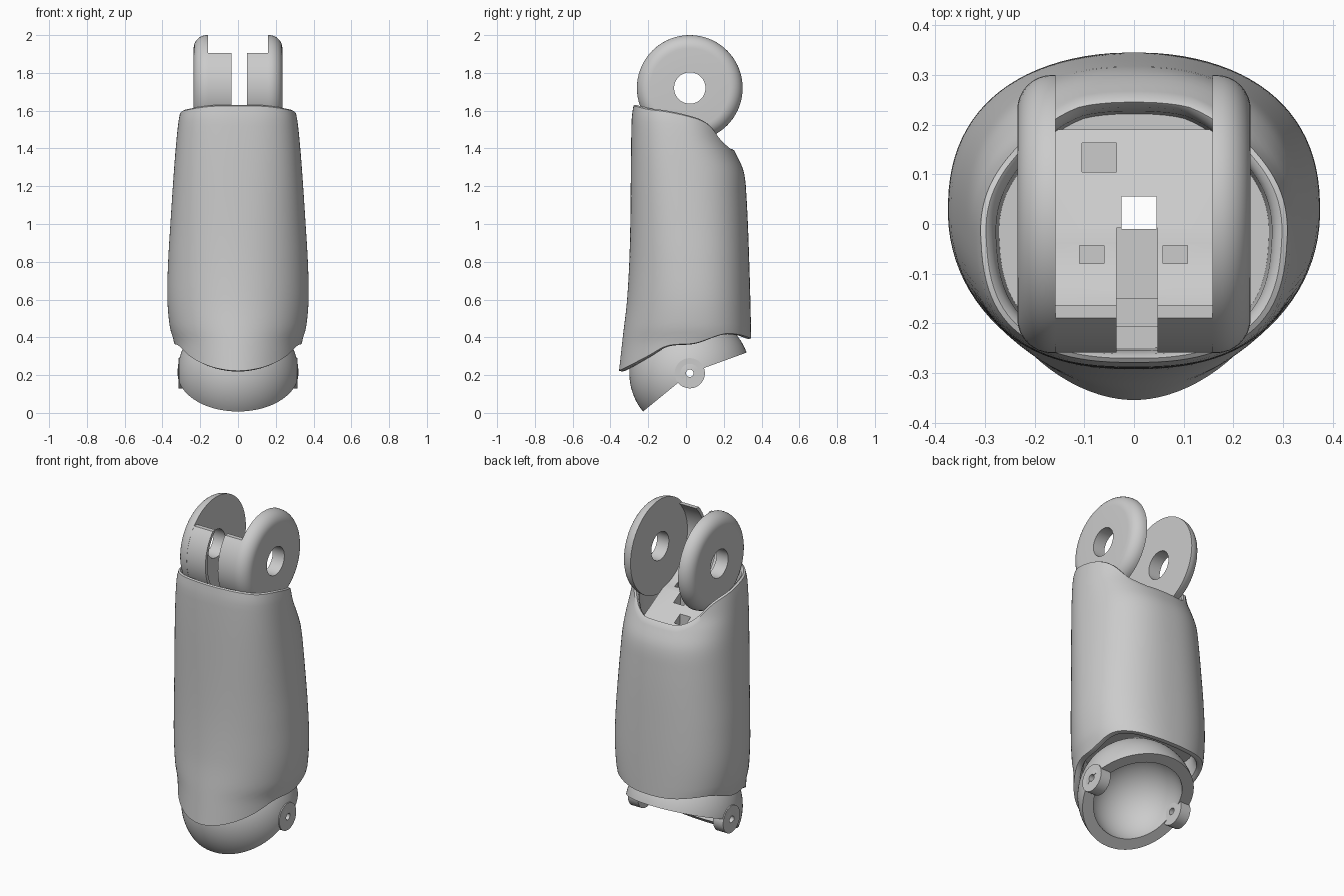
import bpy, bmesh, math

if "Cube" in bpy.data.objects:
    bpy.data.objects.remove(bpy.data.objects["Cube"])

grey = bpy.data.materials.new("plain_grey")
grey.diffuse_color = (0.6, 0.6, 0.6, 1)
grey.use_nodes = True
grey.node_tree.nodes["Principled BSDF"].inputs["Base Color"].default_value = grey.diffuse_color


def finish(name, bm):
    bmesh.ops.recalc_face_normals(bm, faces=bm.faces)
    me = bpy.data.meshes.new(name)
    bm.to_mesh(me)
    bm.free()
    ob = bpy.data.objects.new(name, me)
    bpy.context.collection.objects.link(ob)
    me.materials.append(grey)
    return ob


def activate(ob):
    bpy.ops.object.select_all(action='DESELECT')
    ob.select_set(True)
    bpy.context.view_layer.objects.active = ob


def smooth(ob, deg=35):
    activate(ob)
    bpy.ops.object.shade_smooth_by_angle(angle=math.radians(deg))


def curve(table, v):
    """Smooth interpolation through (position, value) pairs."""
    v = min(max(v, table[0][0]), table[-1][0])
    i = next(k for k in range(len(table) - 1) if v <= table[k + 1][0])
    (x0, a), (x1, b) = table[i], table[i + 1]

    def slope(k):
        lo, hi = max(k - 1, 0), min(k + 1, len(table) - 1)
        return (table[hi][1] - table[lo][1]) / (table[hi][0] - table[lo][0])
    h = x1 - x0
    t = (v - x0) / h
    return ((2*t**3 - 3*t**2 + 1) * a + (t**3 - 2*t**2 + t) * h * slope(i)
            + (3*t**2 - 2*t**3) * b + (t**3 - t**2) * h * slope(i + 1))


def revolve(name, profile, cy, cz, a0=0, a1=360, steps=72):
    """Turn a closed (x, radius) profile about the x direction."""
    bm = bmesh.new()
    full = a1 - a0 >= 360
    rings = []
    for k in range(steps if full else steps + 1):
        a = math.radians(a0 + (a1 - a0) * k / steps)
        rings.append([bm.verts.new((x, cy + r * math.cos(a), cz + r * math.sin(a)))
                      for x, r in profile])
    n = len(profile)
    for k in range(steps):
        p, q = rings[k], rings[(k + 1) % len(rings)]
        for i in range(n):
            j = (i + 1) % n
            bm.faces.new((p[i], p[j], q[j], q[i]))
    if not full:
        bm.faces.new(rings[0])
        bm.faces.new(rings[-1])
    return finish(name, bm)


def cut(ob, boxes):
    for x0, x1, y0, y1, z0, z1 in boxes:
        bm = bmesh.new()
        bmesh.ops.create_cube(bm, size=1)
        for v in bm.verts:
            v.co = ((x0 + x1) / 2 + v.co.x * (x1 - x0),
                    (y0 + y1) / 2 + v.co.y * (y1 - y0),
                    (z0 + z1) / 2 + v.co.z * (z1 - z0))
        c = finish("cutter", bm)
        c.hide_render = True
        m = ob.modifiers.new("cut", 'BOOLEAN')
        m.operation, m.solver, m.object = 'DIFFERENCE', 'EXACT', c
        activate(ob)
        bpy.ops.object.modifier_apply(modifier=m.name)
        bpy.data.objects.remove(c)


# Outer shell: rounded sections between two wavy rims
WIDTH = [(.2, .33), (.37, .338), (.45, .36), (.6, .374), (.8, .37), (1, .358),
         (1.2, .345), (1.4, .33), (1.55, .314), (1.6, .302), (1.63, .285)]
FRONT = [(.2, -.357), (.4, -.335), (.6, -.312), (.9, -.297), (1.55, -.288), (1.63, -.278)]
BACK = [(.2, .345), (.4, .345), (.8, .335), (1.15, .32), (1.28, .305), (1.38, .26),
        (1.46, .22), (1.63, .19)]
MIDDLE = [(.2, .03), (.8, .02), (1.63, -.04)]
FRONT_POW = [(.2, 1.9), (.8, 2.1), (1.63, 2.6)]
LOW_RIM = [(-.34, .22), (-.27, .26), (-.2, .3), (-.1, .355), (.05, .37), (.2, .418),
           (.28, .415), (.345, .395)]
TOP_RIM = [(-.285, 1.625), (-.2, 1.607), (-.1, 1.595), (0, 1.575), (.1, 1.545),
           (.15, 1.505), (.19, 1.43), (.215, 1.39)]


def section(a, z, s=1.0):
    c, d = math.sin(a), math.cos(a)
    mid = curve(MIDDLE, z)
    end, n = (BACK, 2.35) if d > 0 else (FRONT, curve(FRONT_POW, z))
    x = s * curve(WIDTH, z) * math.copysign(abs(c) ** (2 / n), c)
    return x, mid + s * (curve(end, z) - mid) * abs(d) ** (2 / n)


N, ROWS = 96, 40
bm = bmesh.new()
rings = [[] for _ in range(ROWS + 9)]
for i in range(N):
    a = 2 * math.pi * (i + .5) / N
    lo = curve(LOW_RIM, section(a, .4)[1])
    hi = curve(TOP_RIM, section(a, 1.45)[1])
    path = [(lo, .5, .84), (lo, lo + .03, .87), (lo, lo, .91), (lo, lo - .004, .96)]
    path += [(z, z, 1) for z in (lo + (hi - lo) * k / ROWS for k in range(ROWS + 1))]
    path += [(hi, hi + .006, .965), (hi, hi - .004, .93),
             (hi, hi - .04, .9), (hi, 1.28, .88)]
    for ring, (zs, z, s) in zip(rings, path):
        ring.append(bm.verts.new((*section(a, zs, s), z)))
for p, q in zip(rings, rings[1:]):
    for i in range(N):
        j = (i + 1) % N
        bm.faces.new((p[i], p[j], q[j], q[i]))
bm.faces.new(rings[0])
bm.faces.new(rings[-1])
shell = finish("outer_shell", bm)

# Ball socket: hollow sphere with an open wedge underneath
def arc(R, flip):
    e = math.asin(.02 / R)
    pts = [(R * math.cos(t), R * math.sin(t))
           for t in (e + (math.pi - 2 * e) * k / 40 for k in range(41))]
    return pts[::-1] if flip else pts

socket = revolve("ball_socket", arc(.32, False) + arc(.255, True), .02, .21, 20, 219.3, 64)

# Hinge eyelets and fork discs on both sides
fork_profile = [(.158, .083), (.158, .28)] + [
    (.165 + .07 * math.sin(t), .21 + .07 * math.cos(t))
    for t in (math.pi / 2 * k / 8 for k in range(9))] + [(.235, .083)]
for side, s in (("left", -1), ("right", 1)):
    smooth(revolve(side + "_eyelet", [(s * x, r) for x, r in
                   ((.25, .02), (.25, .08), (.316, .08), (.316, .02))], .02, .21, steps=40))
    smooth(revolve(side + "_fork_disc", [(s * x, r) for x, r in fork_profile], .02, 1.72))

# Core between the fork discs: curved front wall and cradle floor
def arc_yz(R, d0, d1, n=20):
    return [(.02 + R * math.cos(t), 1.72 + R * math.sin(t))
            for t in (math.radians(d0 + (d1 - d0) * k / n) for k in range(n + 1))]

side_profile = (arc_yz(.279, 138.5, 215) + [(-.2, 1.2), (.19, 1.2), (.19, 1.35)]
                + arc_yz(.26, 263.3, 134.6))
bm = bmesh.new()
left, right = ([bm.verts.new((x, y, z)) for y, z in side_profile] for x in (-.16, .16))
bm.faces.new(left)
bm.faces.new(right)
for i in range(len(left)):
    j = (i + 1) % len(left)
    bm.faces.new((left[i], left[j], right[j], right[i]))
core = finish("fork_core", bm)

# Cord channel, front slot and floor pockets
channel = (-.025, .045, -.01, .055, .1, 1.9)
cut(core, [channel,
           (-.035, .047, -.4, -.14, 1.45, 2.1),
           (-.035, .047, -.15, -.008, 1.43, 1.6),
           (-.105, -.035, .105, .163, 1.22, 1.6),
           (-.11, -.06, -.08, -.043, 1.45, 1.55),
           (.058, .108, -.08, -.043, 1.45, 1.55)])
for ob in (shell, socket):
    cut(ob, [channel])
for ob in (shell, socket, core):
    smooth(ob, 40)
